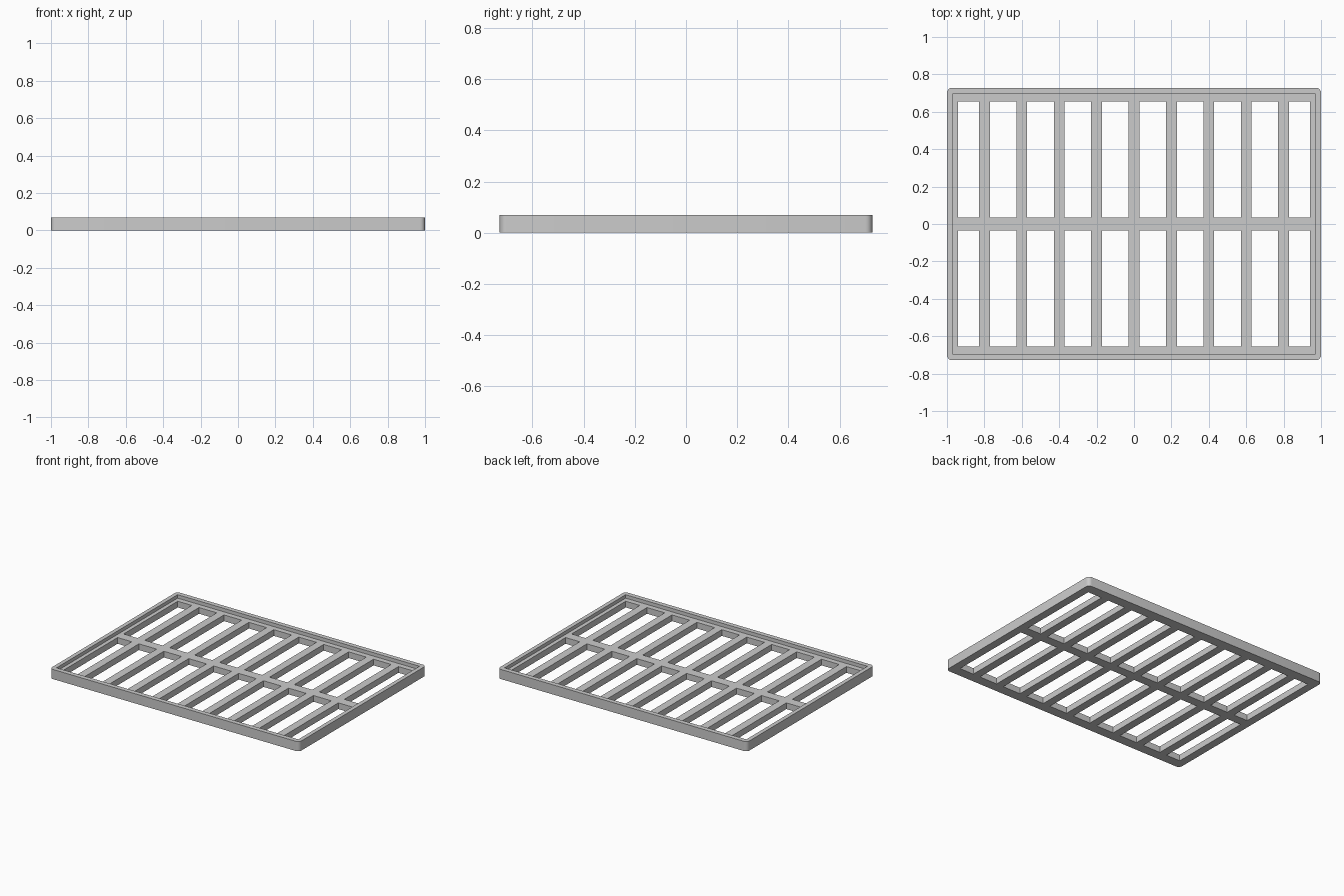
import bpy, bmesh
from mathutils import Matrix, Vector

if "Cube" in bpy.data.objects:
    bpy.data.objects.remove(bpy.data.objects["Cube"])

HX, HY, H = 1.0, 0.728, 0.07      # outer half sizes and height
FLOOR = 0.045                     # top of the slatted floor


def box(bm, x0, x1, y0, y1, z0, z1):
    m = Matrix.Translation(((x0 + x1) / 2, (y0 + y1) / 2, (z0 + z1) / 2)) \
        @ Matrix.Diagonal((x1 - x0, y1 - y0, z1 - z0, 1))
    return bmesh.ops.create_cube(bm, size=1, matrix=m)["verts"]


def make(name, bm):
    me = bpy.data.meshes.new(name)
    bm.to_mesh(me)
    bm.free()
    ob = bpy.data.objects.new(name, me)
    bpy.context.collection.objects.link(ob)
    return ob


def cut(ob, cutter):
    mod = ob.modifiers.new(cutter.name, 'BOOLEAN')
    mod.operation = 'DIFFERENCE'
    mod.solver = 'EXACT'
    mod.object = cutter
    bpy.context.view_layer.objects.active = ob
    bpy.ops.object.modifier_apply(modifier=mod.name)
    bpy.data.objects.remove(cutter)


# Tray body with rounded vertical corners
bm = bmesh.new()
box(bm, -HX, HX, -HY, HY, 0, H)
corners = [e for e in bm.edges
           if abs((e.verts[0].co - e.verts[1].co).normalized().z) > 0.9]
bmesh.ops.bevel(bm, geom=corners, offset=0.027, segments=5, profile=0.5,
                affect='EDGES')
tray = make("slatted_tray", bm)

# Shallow recess that leaves a thin raised rim
bm = bmesh.new()
box(bm, -0.97, 0.97, -0.694, 0.694, FLOOR, H + 0.1)
cut(tray, make("recess_cutter", bm))

# Two rows of ten slots, leaving nine slats and a middle rail
bm = bmesh.new()
for i in range(10):
    x0 = max(-0.942, -1.0 + 0.2 * i + 0.029)
    x1 = min(0.942, -0.8 + 0.2 * i - 0.029)
    for y0, y1 in ((-0.655, -0.034), (0.034, 0.655)):
        box(bm, x0, x1, y0, y1, -0.1, FLOOR + 0.1)
cut(tray, make("slot_cutter", bm))

# Smooth only the rounded corners
tray.select_set(True)
bpy.context.view_layer.objects.active = tray
bpy.ops.object.shade_smooth_by_angle(angle=0.52)
